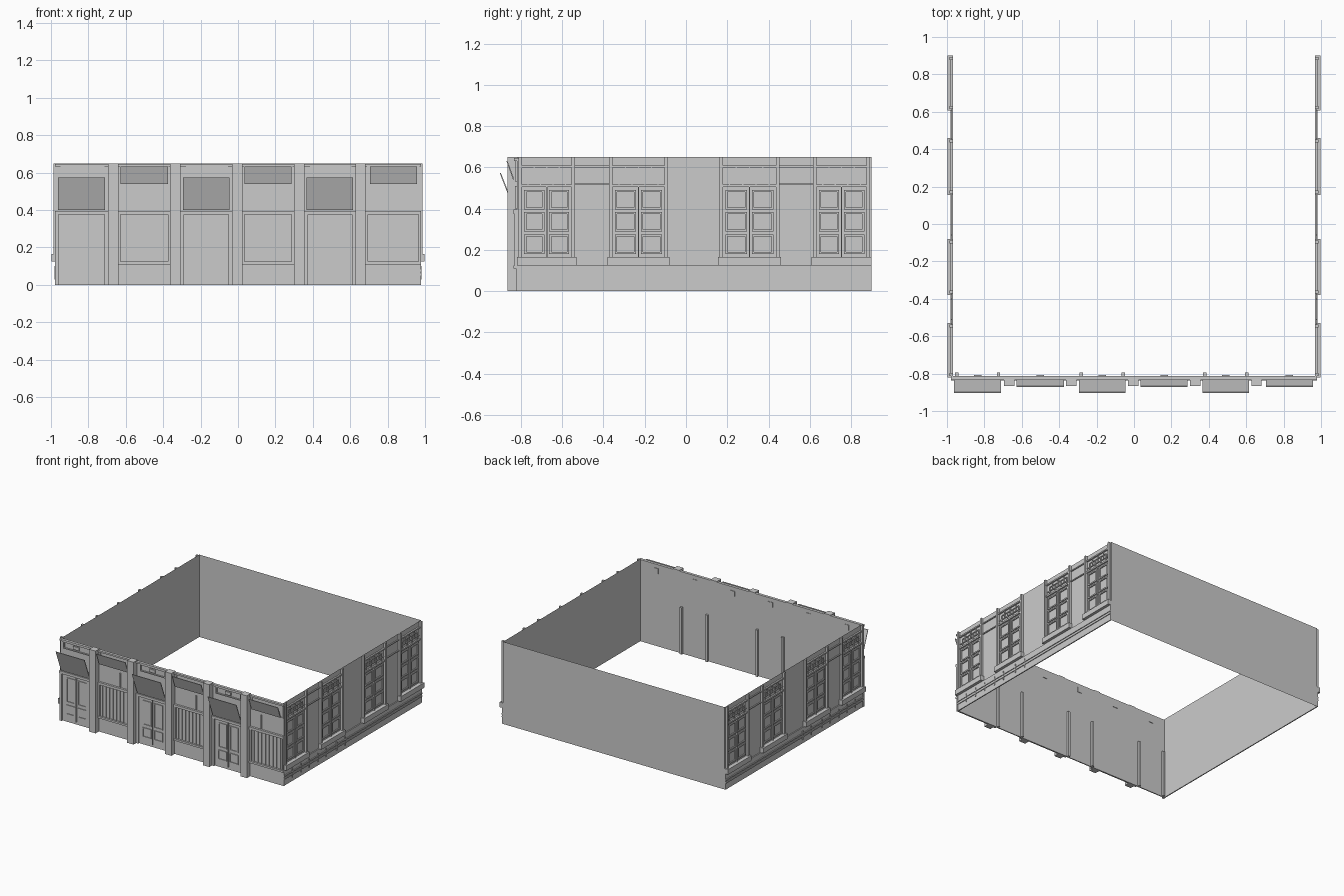
import bpy, bmesh
from mathutils import Vector

if "Cube" in bpy.data.objects:
    bpy.data.objects.remove(bpy.data.objects["Cube"])


class Part:
    """Collects boxes, open-backed reliefs and slabs into one named object."""

    def __init__(self, name):
        self.name, self.bm = name, bmesh.new()

    def box(self, x0, x1, y0, y1, z0, z1, skip=None):
        x0, x1 = sorted((x0, x1))
        y0, y1 = sorted((y0, y1))
        v = [self.bm.verts.new((x, y, z)) for x in (x0, x1) for y in (y0, y1) for z in (z0, z1)]
        sides = {'-x': (0, 1, 3, 2), '+x': (4, 6, 7, 5), '-y': (0, 4, 5, 1),
                 '+y': (2, 3, 7, 6), '-z': (0, 2, 6, 4), '+z': (1, 5, 7, 3)}
        for key, idx in sides.items():
            if key != skip:
                self.bm.faces.new([v[i] for i in idx])

    def quad(self, *pts):
        self.bm.faces.new([self.bm.verts.new(p) for p in pts])

    def slab(self, x0, x1, profile):
        """Extrude a (y, z) profile along x."""
        a = [self.bm.verts.new((x0, y, z)) for y, z in profile]
        b = [self.bm.verts.new((x1, y, z)) for y, z in profile]
        n = len(a)
        self.bm.faces.new(a)
        self.bm.faces.new(b[::-1])
        for i in range(n):
            self.bm.faces.new((a[i], b[i], b[(i + 1) % n], a[(i + 1) % n]))

    def done(self):
        if self.name != "back_wall":
            bmesh.ops.recalc_face_normals(self.bm, faces=self.bm.faces)
        me = bpy.data.meshes.new(self.name)
        self.bm.to_mesh(me)
        self.bm.free()
        ob = bpy.data.objects.new(self.name, me)
        bpy.context.collection.objects.link(ob)
        return ob


H = 0.65
FY = -0.82     # front wall face
SX = 0.968     # side wall face

# Plain back wall, a single sheet
back = Part("back_wall")
back.quad((SX, 0.9, 0), (-SX, 0.9, 0), (-SX, 0.9, H), (SX, 0.9, H))
back.done()

# ---------------------------------------------------------------- front
front = Part("front_wall")
front.box(-0.978, 0.978, FY, -0.812, 0, 0.645)
front.done()

pil = Part("front_pilasters")
for x in (-0.667, -0.335, -0.005, 0.327, 0.655):
    pil.box(x - 0.028, x + 0.028, -0.865, -0.812, 0, H)
pil.done()

trim = Part("front_trim")
doors = Part("doors")
windows = Part("shop_windows")
awnings = Part("awnings")
posts = Part("inner_door_posts")


def front_relief(part, x0, x1, z0, z1, depth):
    part.box(x0, x1, FY - depth, FY, z0, z1, '+y')


def front_frame(part, x0, x1, z0, z1, w, depth):
    front_relief(part, x0, x0 + w, z0, z1, depth)
    front_relief(part, x1 - w, x1, z0, z1, depth)
    front_relief(part, x0 + w, x1 - w, z0, z0 + w, depth)
    front_relief(part, x0 + w, x1 - w, z1 - w, z1, depth)


bays = [(-0.978, -0.695), (-0.64, -0.363), (-0.307, -0.033),
        (0.023, 0.299), (0.355, 0.627), (0.683, 0.978)]
for i, (a, b) in enumerate(bays):
    c = (a + b) / 2
    front_relief(trim, a, b, 0.375, 0.395, 0.016)      # ledge over the opening
    front_relief(trim, a, b, 0.632, 0.645, 0.014)      # cornice strip
    if i % 2 == 0:
        # Double door with lower panels, tall upper panels and jambs
        front_relief(doors, a, a + 0.018, 0, 0.375, 0.012)
        front_relief(doors, b - 0.018, b, 0, 0.375, 0.012)
        for s in (-1, 1):
            x0, x1 = sorted((c + s * 0.012, c + s * 0.088))
            front_frame(doors, x0, x1, 0.06, 0.135, 0.006, 0.005)
            front_frame(doors, x0, x1, 0.155, 0.35, 0.008, 0.005)
            xp = c + s * 0.112
            posts.box(xp - 0.009, xp + 0.009, -0.812, -0.795, 0, 0.37, '-y')
        front_relief(doors, c - 0.003, c + 0.003, 0.02, 0.37, 0.008)
        # Transom lights and small bracket
        front_frame(trim, a + 0.03, b - 0.02, 0.575, 0.632, 0.008, 0.008)
        front_relief(trim, c - 0.025, c + 0.025, 0.59, 0.615, 0.008)
        # Large awning leaning outwards
        awnings.slab(c - 0.125, c + 0.125,
                     [(-0.836, 0.40), (-0.83, 0.40), (-0.897, 0.573), (-0.903, 0.573)])
    else:
        # Base, sill and vertical slats
        front_relief(windows, a, b, 0.0, 0.11, 0.004)
        front_relief(windows, a, b, 0.11, 0.125, 0.016)
        front_relief(windows, a, a + 0.012, 0.125, 0.375, 0.012)
        front_relief(windows, b - 0.012, b, 0.125, 0.375, 0.012)
        for k in range(1, 9):
            x = a + (b - a) * k / 9
            front_relief(windows, x - 0.004, x + 0.004, 0.125, 0.375, 0.007)
        # Thin upright on the upper panel
        x = c + (0.05, 0.05, -0.05)[i // 2]
        front_relief(windows, x - 0.004, x + 0.004, 0.40, 0.51, 0.008)
        front_frame(trim, a + 0.008, b - 0.008, 0.53, 0.632, 0.008, 0.006)
        # Small awning
        awnings.slab(c - 0.126, c + 0.126,
                     [(-0.838, 0.54), (-0.832, 0.54), (-0.865, 0.632), (-0.871, 0.632)])
    # Small vent plate on the inside
    posts.box(c - 0.02, c + 0.02, -0.812, -0.808, 0.575, 0.615, '-y')
for p in (trim, doors, windows, awnings, posts):
    p.done()

# ---------------------------------------------------------------- sides
for s, tag in ((-1, "left"), (1, "right")):
    inner = '-x' if s > 0 else '+x'

    def side(part, y0, y1, z0, z1, depth):
        part.box(s * SX, s * (SX + depth), y0, y1, z0, z1, inner)

    wall = Part(tag + "_wall")
    wall.quad((s * SX, FY, 0), (s * SX, 0.9, 0), (s * SX, 0.9, H), (s * SX, FY, H))
    wall.done()

    # Stepped plinth with bands and short ribs
    base = Part(tag + "_plinth")
    side(base, FY, 0.9, 0, 0.125, 0.008)
    for z in (0.05, 0.072):
        side(base, FY, 0.9, z, z + 0.01, 0.014)
    for y in (-0.717, -0.61, -0.51, -0.40, -0.30, -0.165, -0.06):
        side(base, y - 0.003, y + 0.003, 0.03, 0.10, 0.014)
    base.done()

    win = Part(tag + "_windows")
    fret = Part(tag + "_fretwork")
    for a, b in ((-0.82, -0.53), (-0.38, -0.08), (0.155, 0.46), (0.608, 0.9)):
        side(win, a, b, 0.125, 0.165, 0.03)                   # sill
        y0, y1 = a + 0.008, b - 0.008
        for p in (y0, y1 - 0.016):                            # posts
            side(win, p, p + 0.016, 0.165, H, 0.018)
        y0, y1 = y0 + 0.016, y1 - 0.016
        side(win, y0, y1, 0.600, 0.61, 0.012)                 # head rails
        side(win, y0, y1, 0.505, 0.517, 0.012)
        # Two leaves with three framed panes each
        m = (y0 + y1) / 2
        for l0, l1 in ((y0, m), (m, y1)):
            l0, l1 = l0 + 0.012, l1 - 0.012
            for k in range(3):
                z0 = 0.18 + k * 0.108
                z1 = z0 + 0.095
                side(win, l0, l0 + 0.01, z0, z1, 0.008)
                side(win, l1 - 0.01, l1, z0, z1, 0.008)
                side(win, l0 + 0.01, l1 - 0.01, z0, z0 + 0.01, 0.008)
                side(win, l0 + 0.01, l1 - 0.01, z1 - 0.01, z1, 0.008)
        side(win, m - 0.003, m + 0.003, 0.165, 0.505, 0.010)
        # Lattice of staggered bars
        for k in range(1, 8):
            y = y0 + (y1 - y0) * k / 8
            lo, hi = (0.517, 0.575) if k % 2 else (0.54, 0.60)
            side(fret, y - 0.003, y + 0.003, lo, hi, 0.007)
            z = 0.54 if k % 2 else 0.572
            side(fret, y - 0.028, y + 0.028, z, z + 0.006, 0.007)
    win.done()
    fret.done()

    # Rails on the wall between paired windows
    rails = Part(tag + "_wall_rails")
    for a, b in ((-0.538, -0.372), (0.452, 0.616)):
        for z in (0.515, 0.60):
            side(rails, a, b, z, z + 0.008, 0.008)
    rails.done()
